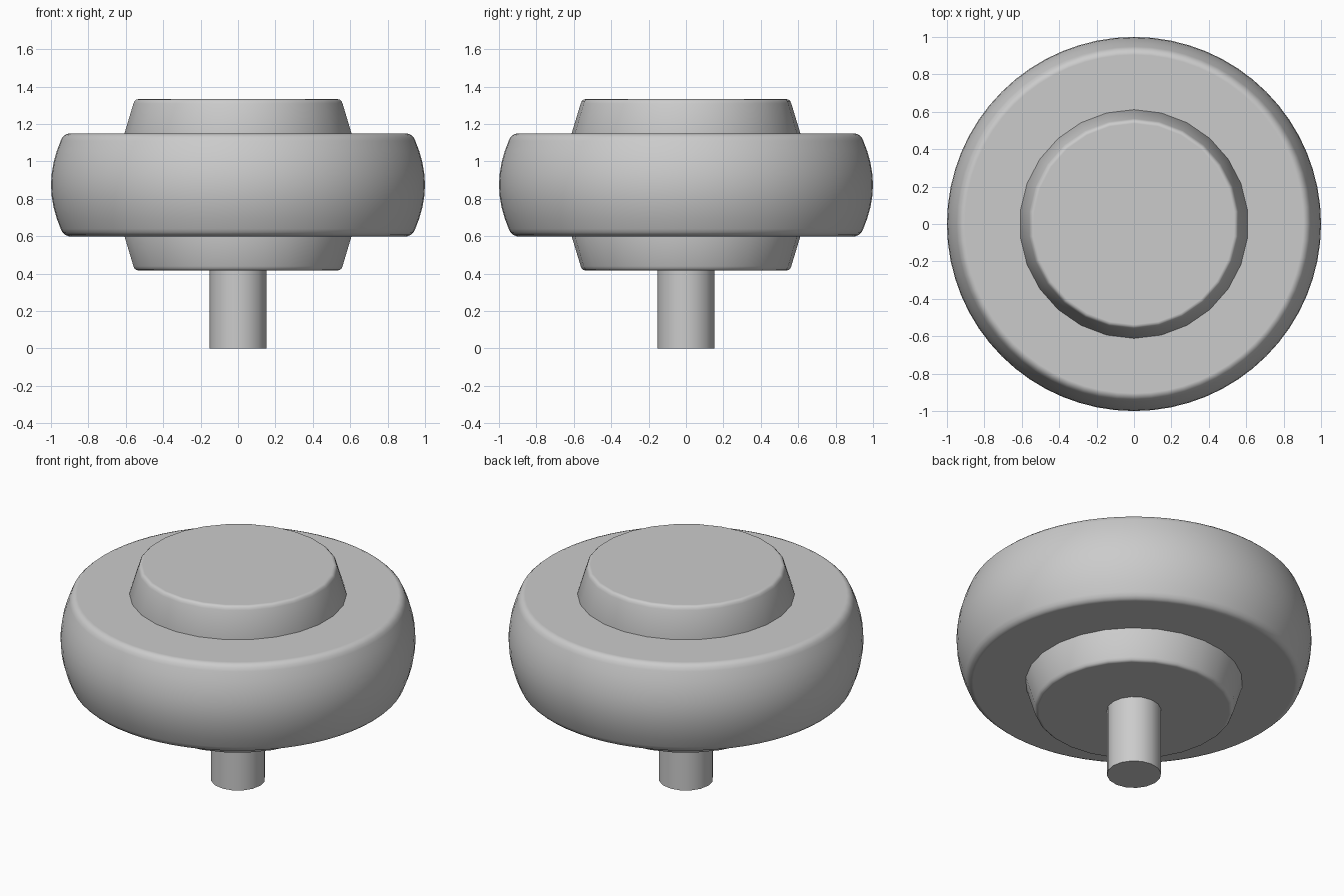
import bpy, bmesh, math

old = bpy.data.objects.get("Cube")
if old:
    bpy.data.objects.remove(old, do_unlink=True)

grey = bpy.data.materials.new("plain grey")
grey.use_nodes = True
colour = (0.6, 0.6, 0.6, 1)
grey.diffuse_color = colour
grey.node_tree.nodes["Principled BSDF"].inputs["Base Color"].default_value = colour

MID = 0.875  # height of the wheel's centre plane


def lathe(name, profile, sides):
    """Spin a (radius, z) profile into a closed solid with flat caps."""
    bm = bmesh.new()
    rings = []
    for r, z in profile:
        rings.append([bm.verts.new((r * math.sin(a), r * math.cos(a), z))
                      for a in (math.tau * i / sides for i in range(sides))])
    for low, high in zip(rings, rings[1:]):
        for i in range(sides):
            j = (i + 1) % sides
            bm.faces.new((low[i], low[j], high[j], high[i]))
    bm.faces.new(rings[0])
    bm.faces.new(rings[-1])
    bmesh.ops.recalc_face_normals(bm, faces=bm.faces)
    mesh = bpy.data.meshes.new(name)
    bm.to_mesh(mesh)
    bm.free()
    mesh.materials.append(grey)
    obj = bpy.data.objects.new(name, mesh)
    bpy.context.collection.objects.link(obj)
    bpy.ops.object.select_all(action='DESELECT')
    obj.select_set(True)
    bpy.context.view_layer.objects.active = obj
    bpy.ops.object.shade_smooth_by_angle(angle=math.radians(40))
    # Keep the caps flat while the rounded edges blend
    weighted = obj.modifiers.new("flat_caps", 'WEIGHTED_NORMAL')
    weighted.keep_sharp = True
    return obj


def mirrored(upper):
    """Upper half profile (radius, height above centre) mirrored below."""
    lower = [(r, MID - h) for r, h in reversed(upper) if h > 0]
    return lower + [(r, MID + h) for r, h in upper]


# Wheel with a bulging rim and rounded shoulders
lathe("wheel_rim", mirrored([
    (1.0, 0), (0.996, 0.06), (0.986, 0.12), (0.969, 0.18), (0.948, 0.235),
    (0.939, 0.254), (0.925, 0.267), (0.905, 0.275)]), 64)

# Tapered hub showing above and below the wheel
lathe("hub", mirrored([
    (0.613, 0.27), (0.563, 0.435), (0.557, 0.448),
    (0.549, 0.455), (0.538, 0.458)]), 26)

# Axle pin under the hub
lathe("axle", [(0.153, 0), (0.153, 0.45)], 16)
